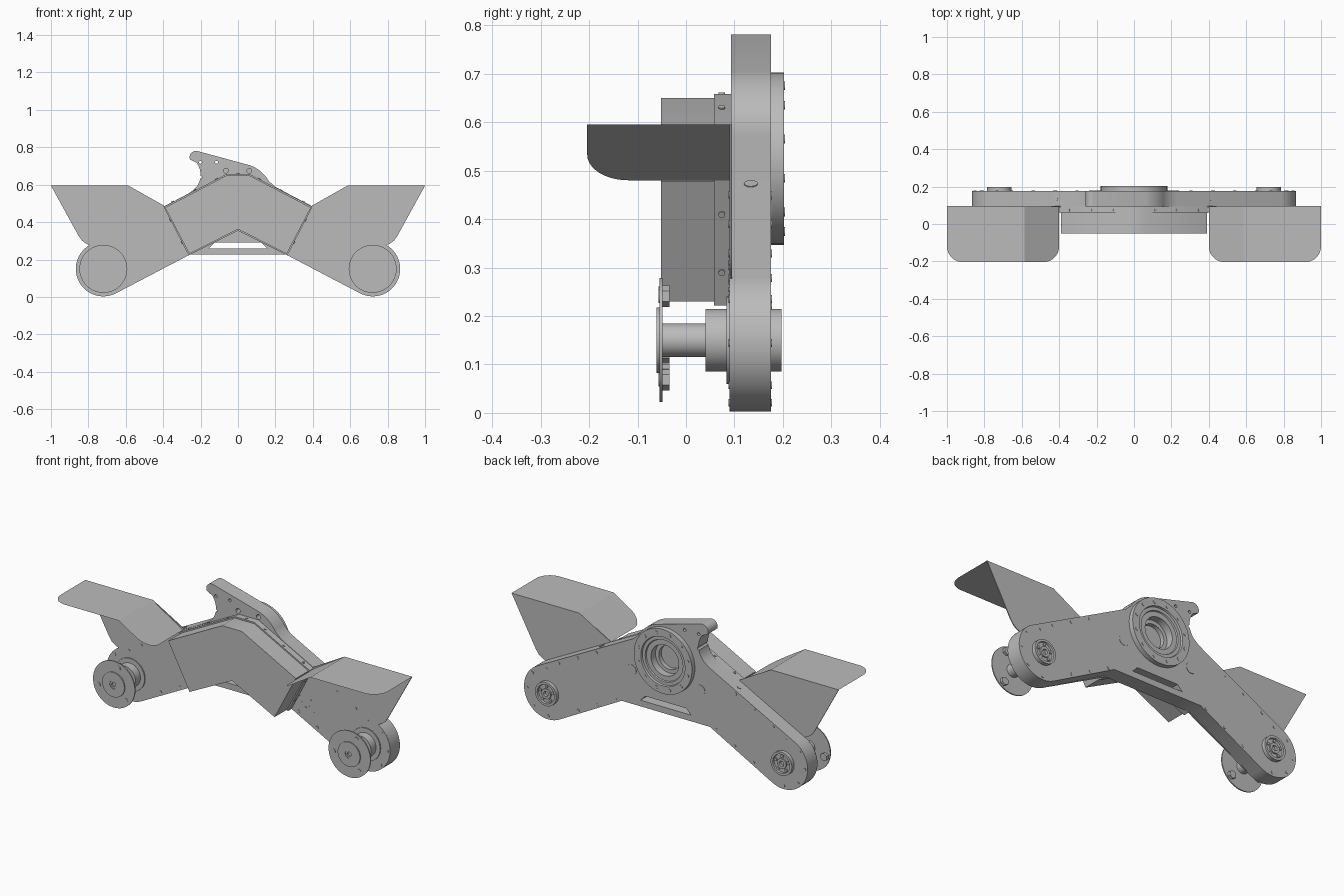
import bpy, bmesh
from math import sin, cos, radians, pi
from mathutils import Vector, Matrix

if "Cube" in bpy.data.objects:
    bpy.data.objects.remove(bpy.data.objects["Cube"])

grey = bpy.data.materials.new("satin grey")
grey.use_nodes = True
grey.diffuse_color = (0.5, 0.5, 0.5, 1)
grey.node_tree.nodes["Principled BSDF"].inputs["Base Color"].default_value = (0.5, 0.5, 0.5, 1)

WX, WZ, WR = 0.72, 0.15, 0.147      # axle position and arm end radius
HUB_Z = 0.525
TILT = radians(27.7)                # slope of each arm
FRONT, BACK = 0.09, 0.176


def finish(name, bm, mirror=False):
    bmesh.ops.recalc_face_normals(bm, faces=bm.faces)
    mesh = bpy.data.meshes.new(name)
    bm.to_mesh(mesh)
    bm.free()
    mesh.materials.append(grey)
    ob = bpy.data.objects.new(name, mesh)
    bpy.context.collection.objects.link(ob)
    if mirror:
        ob.modifiers.new("Mirror", 'MIRROR')
    return ob


def arc(cx, cz, r, a0, a1, n=12):
    steps = [radians(a0 + (a1 - a0) * i / n) for i in range(n + 1)]
    return [(cx + r * cos(a), cz + r * sin(a)) for a in steps]


def prism(name, pts, y0, y1, mirror=False):
    bm = bmesh.new()
    face = bm.faces.new([bm.verts.new((x, y0, z)) for x, z in pts])
    new = bmesh.ops.extrude_face_region(bm, geom=[face])["geom"]
    bmesh.ops.translate(bm, vec=(0, y1 - y0, 0),
                        verts=[v for v in new if isinstance(v, bmesh.types.BMVert)])
    return finish(name, bm, mirror)


def lathe(name, profile, x, z, mirror=False):
    """Spin (radius, y) points around a line along y."""
    bm = bmesh.new()
    vs = [bm.verts.new((x + r, y, z)) for r, y in profile]
    es = [bm.edges.new(pair) for pair in zip(vs, vs[1:])]
    bmesh.ops.spin(bm, geom=vs + es, cent=(x, 0, z), axis=(0, 1, 0),
                   angle=2 * pi, steps=48, use_duplicate=False)
    bmesh.ops.remove_doubles(bm, verts=bm.verts, dist=0.0002)
    return finish(name, bm, mirror)


def pin(bm, centre, direction, r, depth, sides=16):
    rot = Vector(direction).to_track_quat('Z', 'Y').to_matrix().to_4x4()
    bmesh.ops.create_cone(bm, cap_ends=True, segments=sides, radius1=r, radius2=r,
                          depth=depth, matrix=Matrix.Translation(centre) @ rot)


def cut(target, cutter):
    cutter.hide_render = True
    mod = target.modifiers.new("Cut", 'BOOLEAN')
    mod.object, mod.operation, mod.solver = cutter, 'DIFFERENCE', 'EXACT'
    bpy.context.view_layer.objects.active = target
    bpy.ops.object.modifier_apply(modifier=mod.name)
    bpy.data.objects.remove(cutter)


# Bent arm body with the horn at the top and a bar across the bottom
body = arc(-WX, WZ, WR, 117.7, 297.7, 28)
body += [(-0.27, 0.226), (0.27, 0.226)]
body += arc(WX, WZ, WR, 242.3, 422.3, 28)
body += [(0.23, 0.572), (0.2, 0.588)] + arc(0, HUB_Z, 0.19, 30, 70, 10)
body += arc(-0.225, 0.747, 0.034, 75, 200, 10)
body += arc(-0.305, 0.653, 0.105, 38, -48, 12)
body += [(-0.26, 0.556), (-0.3, 0.534)]
arm = prism("arm_body", body, FRONT + 0.003, BACK)
cut(arm, prism("slot_cutter", [(-0.155, 0.26), (0.155, 0.26), (0.125, 0.29), (-0.125, 0.29)], 0, 0.3))
cut(arm, prism("bore_cutter", arc(0, HUB_Z, 0.125, 0, 352.5, 47), 0.12, 0.3))
for hx, hz, hr in [(-0.065, 0.675, 0.013), (0.06, 0.675, 0.013), (-0.2, 0.72, 0.008),
                   (-0.115, 0.72, 0.008), (-0.2, 0.64, 0.008)]:
    cut(arm, prism("hole_cutter", arc(hx, hz, hr, 0, 345, 23), 0, 0.3))

# Front plate of each arm, running up into the fender wall
plate = [(0.26, 0.225)] + arc(WX, WZ, WR, 242.3, 420, 28)
plate += [(0.815, 0.287), (0.835, 0.302), (0.852, 0.326), (1, 0.595), (0.585, 0.595), (0.39, 0.485)]
prism("fender_wall", plate, FRONT, FRONT + 0.005, True)

# Fender sheet: flat outside, sloping down inside, rounded front corners
def sheet_z(x):
    return 0.595 - max(0, 0.585 - x) * 0.62

bm = bmesh.new()
ring = lambda pts: [bm.verts.new((x, y, sheet_z(x))) for x, y in pts]
crease = ring([(0.585, 0.094), (0.585, -0.204)])
outer = ring(arc(0.915, -0.119, 0.085, 270, 360, 10) + [(1, 0.094)])
inner = ring([(0.4, 0.094)] + arc(0.485, -0.119, 0.085, 180, 270, 10))
bm.faces.new(crease + outer)
bm.faces.new(crease[::-1] + inner)
bmesh.ops.solidify(bm, geom=bm.faces[:], thickness=0.005)
top = max(v.co.z for v in bm.verts)
bmesh.ops.translate(bm, verts=bm.verts, vec=(0, 0, 0.595 - top))
finish("fender_sheet", bm, True)

# Chevron cover over the front, with a wider flange behind it
def chevron(d):
    right = [(0.26 + d / 2, 0.23 - d), (0.39 + d, 0.478 + d / 2), (0.06, 0.65 + d)]
    return [(0, 0.362 - d)] + right + [(-x, z) for x, z in right[::-1]]

prism("front_cover", chevron(0), -0.052, 0.06)
prism("cover_flange", chevron(0.008), 0.058, FRONT + 0.004)

# Screws in the flange edges
bm = bmesh.new()
for s in (-1, 1):
    for x in (0.115, 0.23, 0.35):
        z = 0.658 - (x - 0.06) * 0.513
        pin(bm, (s * x, 0.074, z), (s * sin(TILT), 0, cos(TILT)), 0.007, 0.006)
    for z in (0.29, 0.41):
        x = 0.264 + (z - 0.222) * 0.515
        pin(bm, (s * x, 0.074, z), (s * cos(TILT), 0, -sin(TILT)), 0.007, 0.006)
    # Plug on the upper edge of each arm
    pin(bm, (s * 0.42, 0.134, 0.472), (s * sin(TILT), 0, cos(TILT)), 0.014, 0.005)
pin(bm, (0, 0.074, 0.658), (0, 0, 1), 0.007, 0.006)
finish("edge_screws", bm)

# Screws along the edges of both arms, showing front and back
bm = bmesh.new()
mid_y, through = (FRONT + BACK) / 2, BACK - FRONT + 0.004
for t in (0.14, 0.27, 0.4):
    for side in (-0.129, 0.129):
        x = WX - t * cos(TILT) + side * sin(TILT)
        z = WZ + t * sin(TILT) + side * cos(TILT)
        pin(bm, (x, mid_y, z), (0, 1, 0), 0.008, through)
for x, z in arc(WX, WZ, 0.129, -90, 85, 4):
    pin(bm, (x, mid_y, z), (0, 1, 0), 0.008, through)
for x, z in [(0.31, 0.31), (0.325, 0.275), (0.35, 0.255), (0.37, 0.27), (0.38, 0.3), (0.4, 0.24)]:
    pin(bm, (x, FRONT, z), (0, 1, 0), 0.005, 0.004)
# Round inspection plugs on the back
pin(bm, (0.21, BACK, 0.412), (0, 1, 0), 0.03, 0.004, 32)
finish("arm_screws", bm, True)

# Large bearing ring on the back, stepping down to a central bore
lathe("bearing_ring", [(0.178, 0.17), (0.178, 0.202), (0.135, 0.202), (0.132, 0.192),
                       (0.115, 0.192), (0.112, 0.185), (0.085, 0.185), (0.085, 0.145),
                       (0.065, 0.145), (0.065, 0.122), (0, 0.122)], 0, HUB_Z)
bm = bmesh.new()
for x, z in arc(0, HUB_Z, 0.156, 15, 345, 11):
    pin(bm, (x, 0.202, z), (0, 1, 0), 0.009, 0.004)
finish("bearing_bolts", bm)

# Stepped axle with its mounting disc, and the cap on the back
lathe("axle", [(0, -0.05), (0.012, -0.05), (0.012, -0.058), (0.022, -0.058), (0.022, -0.061),
               (0.068, -0.061), (0.068, -0.055), (0.128, -0.055), (0.128, -0.049),
               (0.035, -0.049), (0.035, 0.04), (0.065, 0.04), (0.065, 0.084),
               (0.09, 0.084), (0.09, 0.1)], WX, WZ, True)
lathe("axle_cap", [(0.065, 0.17), (0.065, 0.197), (0.052, 0.197), (0.05, 0.187), (0.028, 0.187),
                   (0.028, 0.195), (0.014, 0.195), (0.014, 0.18), (0, 0.18)], WX, WZ, True)
bm = bmesh.new()
for x, z in arc(WX, WZ, 0.04, 18, 306, 4):
    pin(bm, (x, 0.187, z), (0, 1, 0), 0.008, 0.012)
finish("cap_bolts", bm, True)

# Three studs with hexagon nuts on each mounting disc
bm = bmesh.new()
for s, turn in ((-1, 75), (1, 65)):
    for x, z in arc(s * WX, WZ, 0.1, turn, turn + 240, 2):
        pin(bm, (x, -0.042, z), (0, 1, 0), 0.022, 0.016, 6)
        pin(bm, (x, -0.046, z), (0, 1, 0), 0.014, 0.022)
finish("disc_nuts", bm)

# Smooth the round parts and keep the edges crisp
for ob in bpy.context.collection.objects:
    if ob.type == 'MESH' and grey.name in ob.data.materials:
        bpy.ops.object.select_all(action='DESELECT')
        ob.select_set(True)
        bpy.context.view_layer.objects.active = ob
        bpy.ops.object.shade_smooth_by_angle(angle=radians(30))
